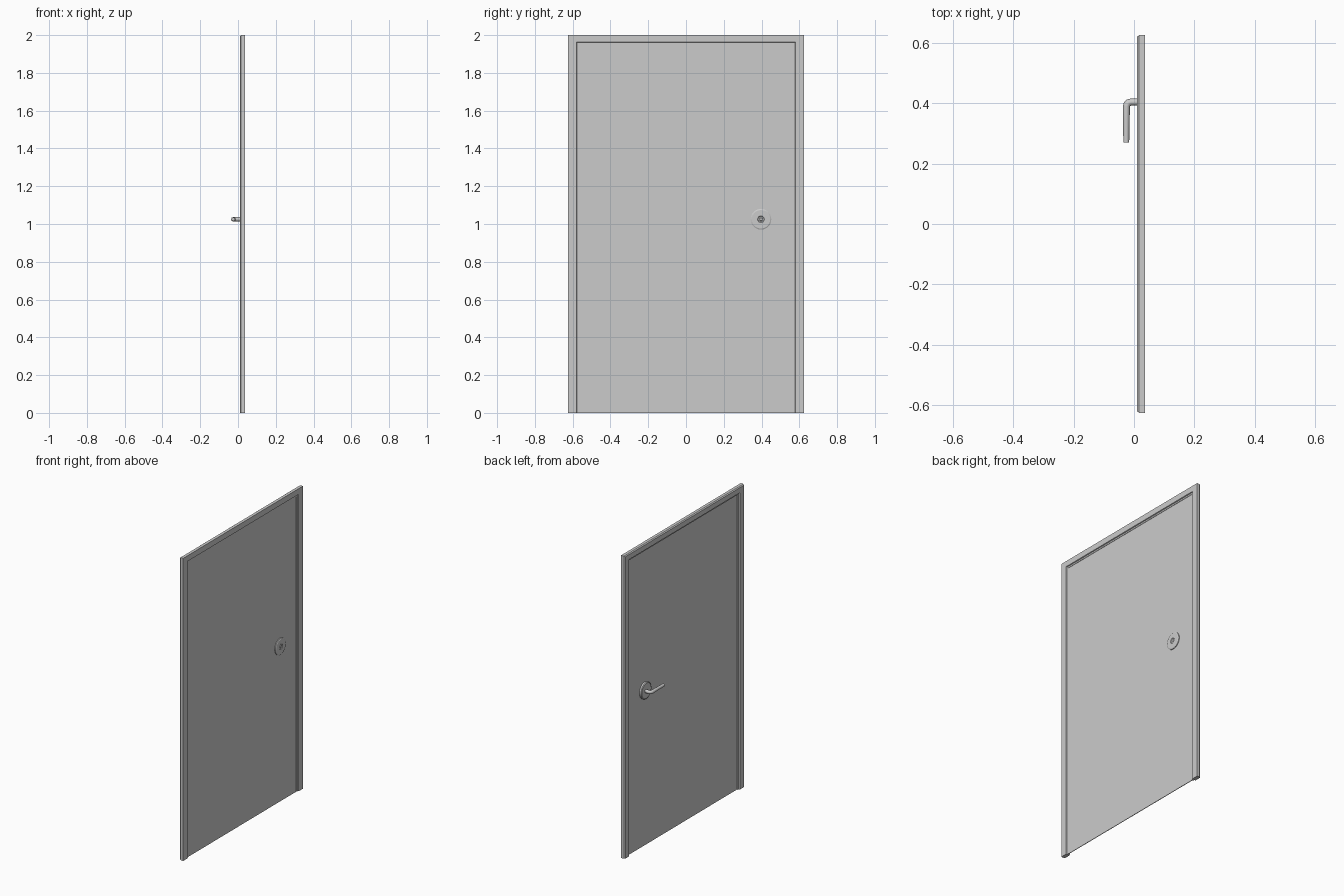
import bpy, bmesh, math

if "Cube" in bpy.data.objects:
    bpy.data.objects.remove(bpy.data.objects["Cube"])

HANDLE_Y, HANDLE_Z = 0.397, 1.025


def finish(name, bm):
    bmesh.ops.recalc_face_normals(bm, faces=bm.faces)
    mesh = bpy.data.meshes.new(name)
    bm.to_mesh(mesh)
    bm.free()
    obj = bpy.data.objects.new(name, mesh)
    bpy.context.collection.objects.link(obj)
    return obj


def bridge(bm, rings):
    # joins successive closed rings and caps both ends
    for a, b in zip(rings, rings[1:]):
        n = len(a)
        for i in range(n):
            bm.faces.new((a[i], a[(i + 1) % n], b[(i + 1) % n], b[i]))
    bm.faces.new(rings[0])
    bm.faces.new(rings[-1])


def lathe(name, profile, sides):
    # profile of (x, radius), turned around the handle axis
    bm = bmesh.new()
    rings = []
    for x, r in profile:
        rings.append([bm.verts.new((x, HANDLE_Y + r * math.cos(2 * math.pi * i / sides),
                                    HANDLE_Z + r * math.sin(2 * math.pi * i / sides)))
                      for i in range(sides)])
    bridge(bm, rings)
    return finish(name, bm)


# door frame: stepped profile (inset from outer edge, x) swept with mitred corners
profile = [(0, .017), (.006, .0105), (.045, .0105), (.049, .018), (.058, .018),
           (.058, .031), (.047, .031), (.044, .037), (0, .037)]
bm = bmesh.new()
rings = []
for side, top in ((-1, 0), (-1, 1), (1, 1), (1, 0)):
    rings.append([bm.verts.new((x, side * (.625 - d), top * (2 - d * .85)))
                  for d, x in profile])
bridge(bm, rings)
finish("door_frame", bm)

# door panel, tucked into the frame
bm = bmesh.new()
bmesh.ops.create_cube(bm, size=1)
for v in bm.verts:
    v.co = (.0265 + v.co.x * .004, v.co.y * 1.15, (v.co.z + .5) * 1.96)
finish("door_panel", bm)

# round plates on both sides, the outer one with a sunken lock hole
lathe("handle_plate", [(.026, .055), (.014, .055), (.0105, .050), (.0105, .012)], 24)
lathe("lock_plate", [(.027, .055), (.033, .055), (.036, .049), (.036, .018),
                     (.033, .015), (.033, .009), (.036, .007)], 24)

# lever handle: tapered tube with a rounded elbow
path = [(.012, .403, 1.0), (-.010, .403, 1.0), (-.018, .401, 1.0), (-.023, .396, 1.0),
        (-.025, .388, 1.0), (-.0255, .34, .92), (-.0255, .27, .82)]
curve = bpy.data.curves.new("lever_handle", 'CURVE')
curve.dimensions = '3D'
curve.bevel_depth = .0118
curve.bevel_resolution = 2
curve.use_fill_caps = True
spline = curve.splines.new('POLY')
spline.points.add(len(path) - 1)
for p, (x, y, r) in zip(spline.points, path):
    p.co = (x, y, HANDLE_Z, 1)
    p.radius = r
lever = bpy.data.objects.new("lever_handle", curve)
bpy.context.collection.objects.link(lever)
